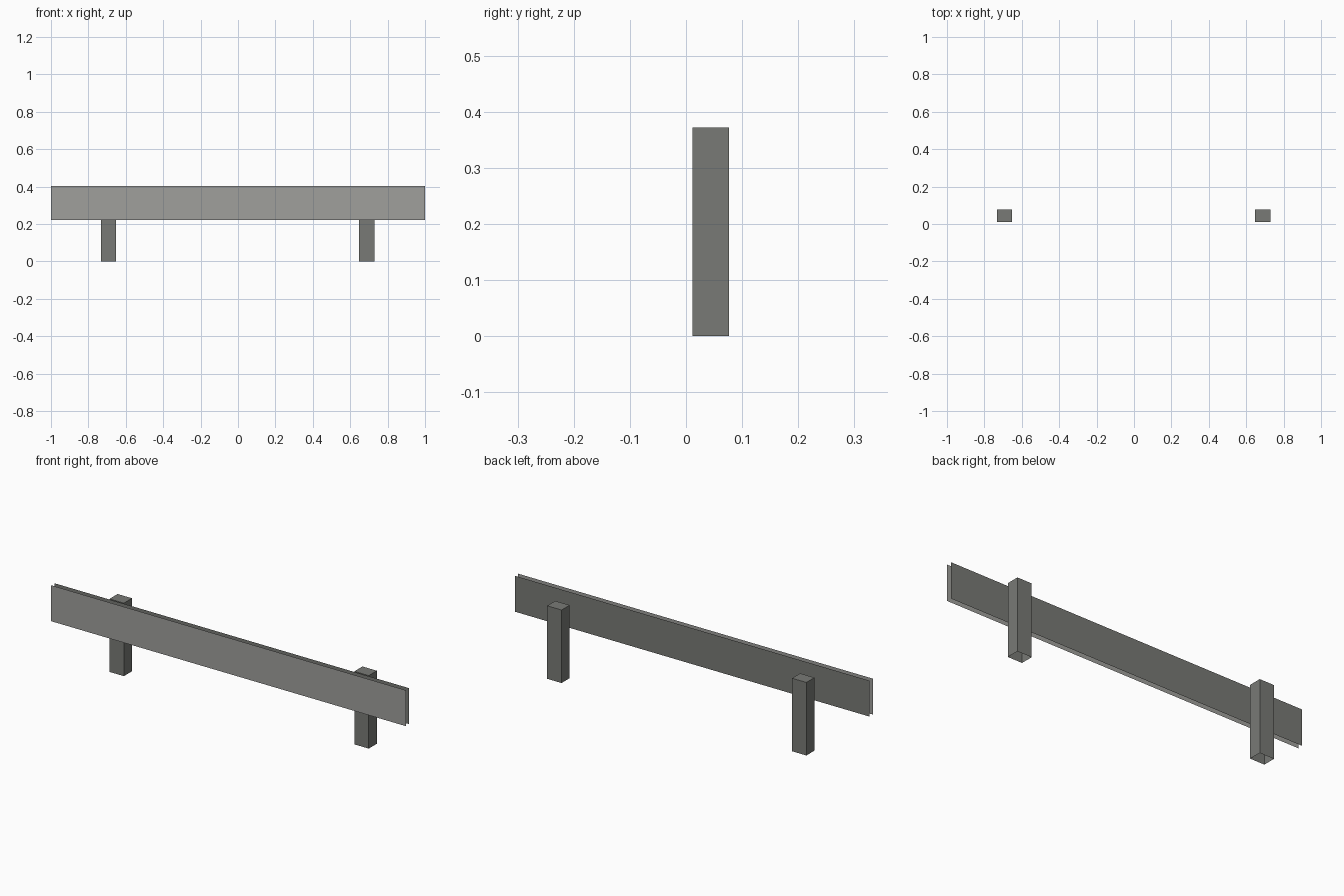
import bpy
import bmesh

cube = bpy.data.objects.get("Cube")
if cube:
    bpy.data.objects.remove(cube, do_unlink=True)


def make_material(name, rgb):
    mat = bpy.data.materials.new(name)
    mat.use_nodes = True
    color = (*rgb, 1.0)
    mat.diffuse_color = color
    mat.node_tree.nodes["Principled BSDF"].inputs["Base Color"].default_value = color
    return mat


def make_object(name, bm, mat):
    mesh = bpy.data.meshes.new(name)
    bm.to_mesh(mesh)
    bm.free()
    mesh.materials.append(mat)
    obj = bpy.data.objects.new(name, mesh)
    bpy.context.collection.objects.link(obj)
    return obj


def make_panel(name, y, mat):
    """Thin upright sheet facing along y."""
    bm = bmesh.new()
    corners = [(-1, LOW), (1, LOW), (1, HIGH), (-1, HIGH)]
    bm.faces.new([bm.verts.new((x, y, z)) for x, z in corners])
    return make_object(name, bm, mat)


def make_post(name, x, mat):
    """Square post, capped on top and open underneath."""
    bm = bmesh.new()
    bmesh.ops.create_cube(bm, size=1)
    bmesh.ops.scale(bm, vec=(0.081, 0.065, 0.372), verts=bm.verts)
    bmesh.ops.translate(bm, vec=(x, 0.0445, 0.186), verts=bm.verts)
    bm.normal_update()
    bottom = [f for f in bm.faces if f.normal.z < -0.5]
    bmesh.ops.delete(bm, geom=bottom, context="FACES_ONLY")
    return make_object(name, bm, mat)


LOW, HIGH = 0.221, 0.404
light_gray = make_material("light gray", (0.35, 0.35, 0.335))
dark_gray = make_material("dark gray", (0.19, 0.195, 0.18))

# Front sheet and the backing sheet behind it
make_panel("front_panel", -0.077, light_gray)
make_panel("back_panel", -0.05, dark_gray)

# Supporting posts
make_post("right_post", -0.692, dark_gray)
make_post("left_post", 0.688, dark_gray)
